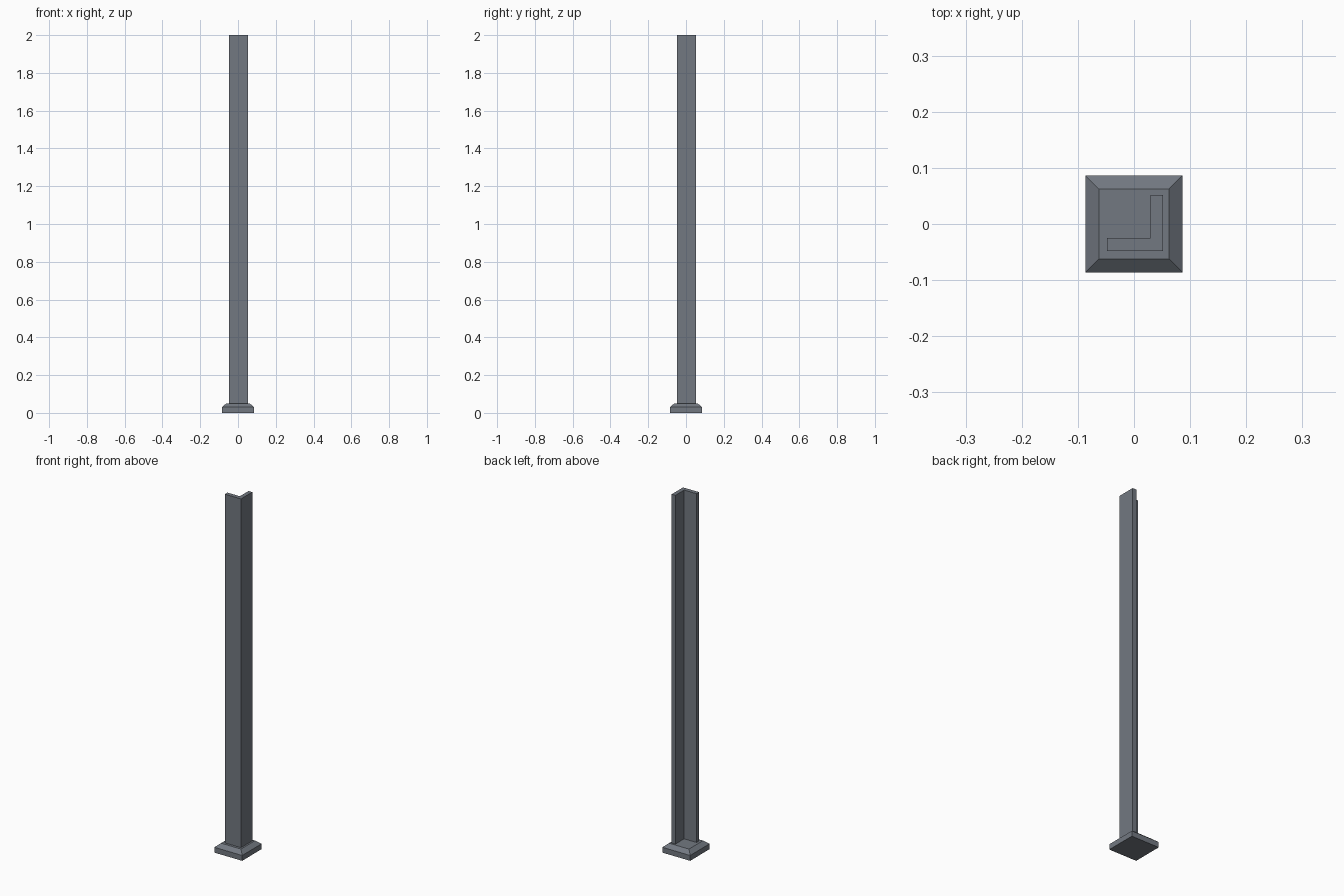
import bpy
import bmesh

cube = bpy.data.objects.get("Cube")
if cube:
    bpy.data.objects.remove(cube, do_unlink=True)

steel = bpy.data.materials.new("grey steel")
steel.use_nodes = True
colour = (0.17, 0.19, 0.22, 1)
steel.diffuse_color = colour
steel.node_tree.nodes["Principled BSDF"].inputs["Base Color"].default_value = colour


def loft(name, rings):
    """Join matching (outline, height) rings into a closed flat-sided solid."""
    bm = bmesh.new()
    loops = [[bm.verts.new((x, y, z)) for x, y in outline] for outline, z in rings]
    for low, high in zip(loops, loops[1:]):
        for i in range(len(low)):
            j = (i + 1) % len(low)
            bm.faces.new((low[i], low[j], high[j], high[i]))
    bm.faces.new(loops[0][::-1])
    bm.faces.new(loops[-1])
    bmesh.ops.recalc_face_normals(bm, faces=bm.faces)
    mesh = bpy.data.meshes.new(name)
    bm.to_mesh(mesh)
    bm.free()
    mesh.materials.append(steel)
    obj = bpy.data.objects.new(name, mesh)
    bpy.context.collection.objects.link(obj)
    return obj


def square(h):
    return [(-h, -h), (h, -h), (h, h), (-h, h)]


# Square foot with a sloped upper rim
FOOT_TOP = 0.05
loft("base_plate", [(square(0.086), 0), (square(0.086), 0.03), (square(0.062), FOOT_TOP)])

# Angle-section post, corner towards +x and -y
x0, x1, y0, y1, t = -0.048, 0.052, -0.048, 0.052, 0.023
angle = [(x0, y0), (x1, y0), (x1, y1), (x1 - t, y1), (x1 - t, y0 + t), (x0, y0 + t)]
loft("angle_post", [(angle, FOOT_TOP), (angle, 2)])
